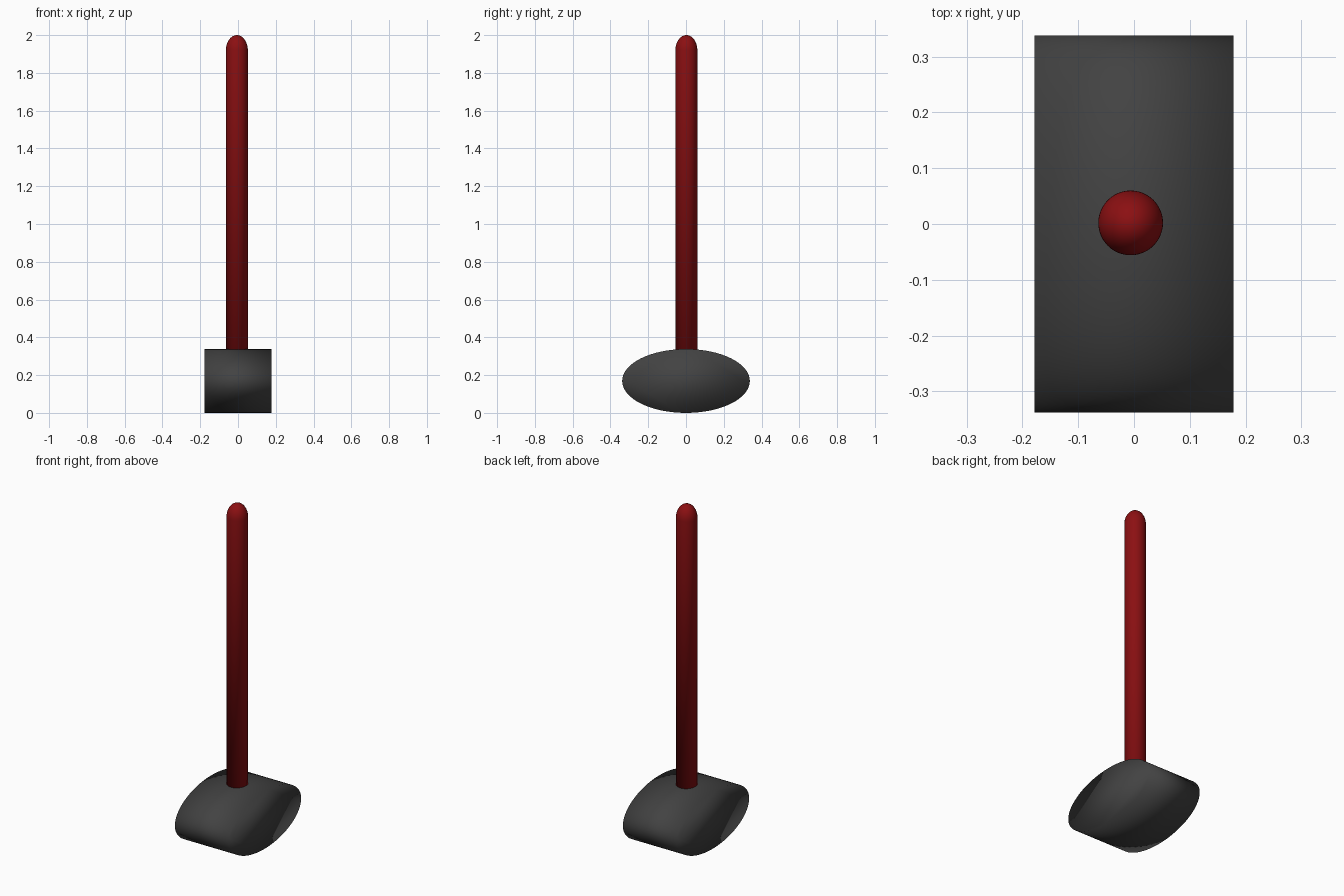
import bpy, bmesh, math

cube = bpy.data.objects.get("Cube")
if cube:
    bpy.data.objects.remove(cube, do_unlink=True)


def make_material(name, rgb):
    mat = bpy.data.materials.new(name)
    mat.use_nodes = True
    colour = (*rgb, 1.0)
    mat.diffuse_color = colour
    mat.node_tree.nodes["Principled BSDF"].inputs["Base Color"].default_value = colour
    return mat


def make_object(name, bm, mat):
    bmesh.ops.recalc_face_normals(bm, faces=bm.faces)
    for face in bm.faces:
        face.smooth = True
    mesh = bpy.data.meshes.new(name)
    bm.to_mesh(mesh)
    bm.free()
    mesh.materials.append(mat)
    obj = bpy.data.objects.new(name, mesh)
    bpy.context.collection.objects.link(obj)
    return obj


red = make_material("dark_red", (0.26, 0.005, 0.006))
grey = make_material("charcoal", (0.055, 0.055, 0.055))

# Head: an oval bar lying along x, with softly shaded flat ends
HALF_LENGTH, RADIUS_Y, RADIUS_Z = 0.178, 0.338, 0.169
SIDES = 64
bm = bmesh.new()
rings = []
for x in (-HALF_LENGTH, HALF_LENGTH):
    angles = [math.tau * i / SIDES for i in range(SIDES)]
    rings.append([bm.verts.new((x, RADIUS_Y * math.cos(a), RADIUS_Z * math.sin(a)))
                  for a in angles])
    bm.faces.new(rings[-1])
for i in range(SIDES):
    j = (i + 1) % SIDES
    bm.faces.new((rings[0][i], rings[0][j], rings[1][j], rings[1][i]))
head = make_object("head", bm, grey)
head.location.z = RADIUS_Z

# Handle: a round shaft with a domed top, its foot buried in the head
RADIUS, DOME, FOOT, TOP = 0.058, 0.08, 0.17, 2.0
STEPS = 12
profile = [(0, FOOT), (RADIUS, FOOT)]
for i in range(STEPS + 1):
    a = math.pi / 2 * i / STEPS
    profile.append((RADIUS * math.cos(a), TOP - DOME + DOME * math.sin(a)))
bm = bmesh.new()
verts = [bm.verts.new((r, 0, z)) for r, z in profile]
edges = [bm.edges.new(pair) for pair in zip(verts, verts[1:])]
bmesh.ops.spin(bm, geom=verts + edges, cent=(0, 0, 0), axis=(0, 0, 1),
               angle=math.tau, steps=48, use_duplicate=False)
bmesh.ops.remove_doubles(bm, verts=bm.verts, dist=0.0001)
handle = make_object("handle", bm, red)
handle.location = (-0.006, 0.002, 0)
